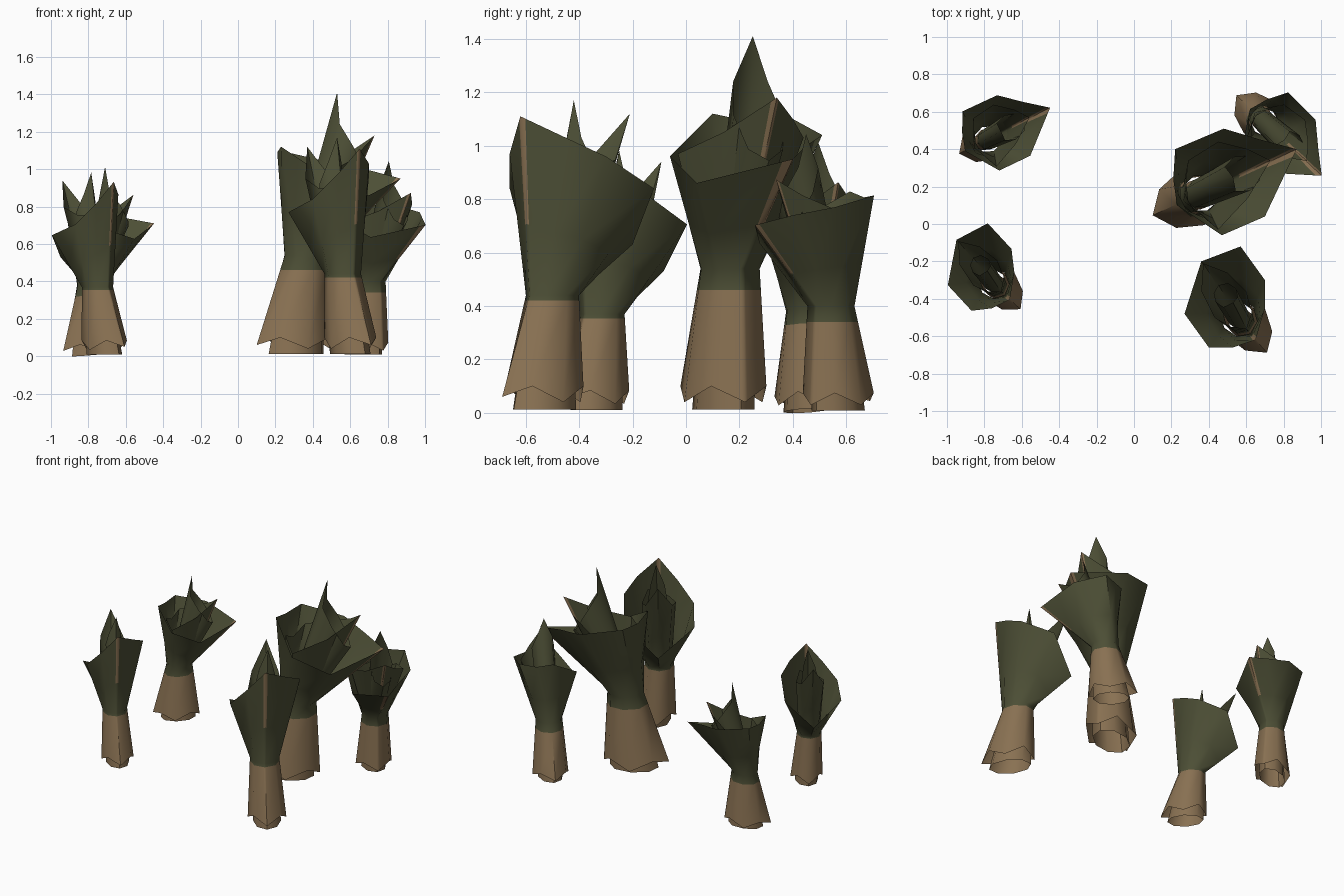
import bpy, bmesh, math
from mathutils import Vector, Matrix

if "Cube" in bpy.data.objects:
    bpy.data.objects.remove(bpy.data.objects["Cube"])


def material(name, rgb):
    m = bpy.data.materials.new(name)
    m.diffuse_color = (*rgb, 1)
    m.use_nodes = True
    m.node_tree.nodes["Principled BSDF"].inputs["Base Color"].default_value = m.diffuse_color
    return m


GREEN = material("dark leaf green", (0.073, 0.077, 0.036))
BROWN = material("stem brown", (0.25, 0.165, 0.085))


def ring(center, ru, rv, axis, z, n=8):
    """Ellipse whose long radius ru points along the axis angle."""
    pts = []
    for i in range(n):
        a = 2 * math.pi * i / n
        p = Vector((ru * math.cos(a), rv * math.sin(a), z))
        p.rotate(Matrix.Rotation(axis, 3, 'Z'))
        pts.append(p + Vector((center[0], center[1], 0)))
    return pts


def sheath(name, rows, cut, stripe, matrix):
    """Open rolled leaf: rows of 8 points from foot to rim."""
    rows = [list(r) for r in rows]
    # row between waist and rim, where the stripe begins
    rows.insert(-1, [w.lerp(r, 0.4) for w, r in zip(rows[-2], rows[-1])])
    # narrow columns on both sides of the first column carry the stripe
    rows = [[r[0], r[0].lerp(r[1], 0.11)] + r[1:] + [r[0].lerp(r[-1], 0.11)] for r in rows]
    bm = bmesh.new()
    grid = [[bm.verts.new(p) for p in r] for r in rows]
    n = len(grid[0])
    for k in range(len(grid) - 1):
        for i in range(n):
            j = (i + 1) % n
            f = bm.faces.new((grid[k][i], grid[k][j], grid[k + 1][j], grid[k + 1][i]))
            if stripe and k == len(grid) - 2 and i in (0, n - 1):
                f.material_index = 1
    # brown foot below the cut height
    bmesh.ops.bisect_plane(bm, geom=bm.verts[:] + bm.edges[:] + bm.faces[:],
                           plane_co=(0, 0, cut), plane_no=(0, 0, 1))
    for f in bm.faces:
        if f.calc_center_median().z < cut:
            f.material_index = 1
    bm.transform(matrix)
    me = bpy.data.meshes.new(name)
    bm.to_mesh(me)
    bm.free()
    me.materials.append(GREEN)
    me.materials.append(BROWN)
    ob = bpy.data.objects.new(name, me)
    bpy.context.collection.objects.link(ob)
    bpy.ops.object.select_all(action='DESELECT')
    ob.select_set(True)
    bpy.context.view_layer.objects.active = ob
    bpy.ops.object.shade_smooth_by_angle(angle=math.radians(55))


def foot(ru, rv, axis, spike, spike_size):
    """Zigzag lower edge with one long spike."""
    pts = ring((0, 0), ru, rv, axis, 0.03)
    for i in range(8):
        pts[i].z = 0.10 if i % 2 else 0.04
    pts[spike].xy = pts[spike].xy * spike_size
    pts[spike].z = 0.06
    return pts


def vecs(rim):
    return [Vector(p) for p in rim]


# rims of the leaning plant, starting at the low striped tip
LEAN_OUTER = [(.56, .26, .95), (.37, .31, 1.0), (.17, .37, 1.04), (-.09, .26, 1.10),
              (-.10, .10, 1.09), (-.08, -.04, 1.12), (.16, -.20, .96), (.39, -.10, .86)]
LEAN_MIDDLE = [(.42, .20, 1.18), (.30, .26, 1.10), (.14, .30, 1.03), (-.02, .20, 1.0),
               (-.03, .08, .95), (-.02, -.02, 1.0), (.14, -.17, .97), (.30, .0, 1.05)]
# rims of the upright plant, starting at the high striped tip
UP_OUTER = [(.05, -.09, 1.11), (.10, .08, 1.03), (.10, .23, .96), (-.03, .41, .84),
            (-.24, .33, .63), (-.33, .05, .77), (-.20, -.13, .84), (-.07, -.13, .97)]
UP_MIDDLE = [(0, -.03, .90), (.03, .06, .95), (0, .17, .90), (-.10, .27, .95),
             (-.23, .32, 1.12), (-.24, .17, .95), (-.17, .03, .90), (-.08, -.02, .90)]


def heart(center, r, axis, tip_index, tip):
    """Rim of the innermost rolled leaf, rising to one tip."""
    pts = ring(center, r, r, axis, 0)
    for i in range(8):
        d = min((i - tip_index) % 8, (tip_index - i) % 8)
        pts[i].z = tip[2] * (1, .88, .79, .70, .67)[d]
    pts[tip_index] = Vector(tip)
    return pts


def placement(x, y, turn, k, axis, raise_angle):
    """Position, turn, size, and tilt back against the leaning direction."""
    side = Vector((-math.sin(axis), math.cos(axis), 0))
    return (Matrix.Translation((x, y, 0)) @ Matrix.Rotation(math.radians(turn), 4, 'Z')
            @ Matrix.Rotation(math.radians(-raise_angle), 4, side) @ Matrix.Scale(k, 4))


def leaning_plant(label, x, y, turn, k, raise_angle=0):
    a = math.radians(24)
    m = placement(x, y, turn, k, a, raise_angle)
    wc = (.05, .025)
    sheath(label + "_outer_leaf", [foot(.20, .16, a, 4, 1.15), ring(wc, .12, .118, a, .54),
                                   vecs(LEAN_OUTER)], .46, True, m)
    sheath(label + "_middle_leaf", [ring((0, 0), .16, .11, a, .012), ring(wc, .105, .10, a, .54),
                                    vecs(LEAN_MIDDLE)], .46, True, m)
    sheath(label + "_heart_leaf", [ring((.01, .01), .09, .08, a, .25), ring(wc, .08, .08, a, .54),
                                   heart((.27, .13), .10, a, 4, (.22, .11, 1.41))], .46, False, m)


def upright_plant(label, x, y, turn, k):
    a = math.radians(-55)
    m = placement(x, y, turn, k, a, 0)
    wc = (-.04, .03)
    sheath(label + "_outer_leaf", [foot(.165, .125, a, 0, 1.17), ring(wc, .105, .095, a, .44),
                                   vecs(UP_OUTER)], .42, True, m)
    sheath(label + "_middle_leaf", [ring((0, 0), .14, .09, a, .012), ring(wc, .09, .08, a, .44),
                                    vecs(UP_MIDDLE)], .42, False, m)
    sheath(label + "_heart_leaf", [ring((0, 0), .07, .06, a, .25), ring(wc, .065, .06, a, .44),
                                   heart((-.11, .15), .065, a, 0, (-.07, .11, 1.17))], .42, False, m)


# five plants in the patch
leaning_plant("large_plant", .31, .14, 0, 1.0)
leaning_plant("back_left_plant", -.785, .45, 2, .71, 5)
leaning_plant("back_right_plant", .67, .57, -68, .74)
upright_plant("front_right_plant", .60, -.53, 0, 1.0)
upright_plant("front_left_plant", -.715, -.335, 7, .84)
